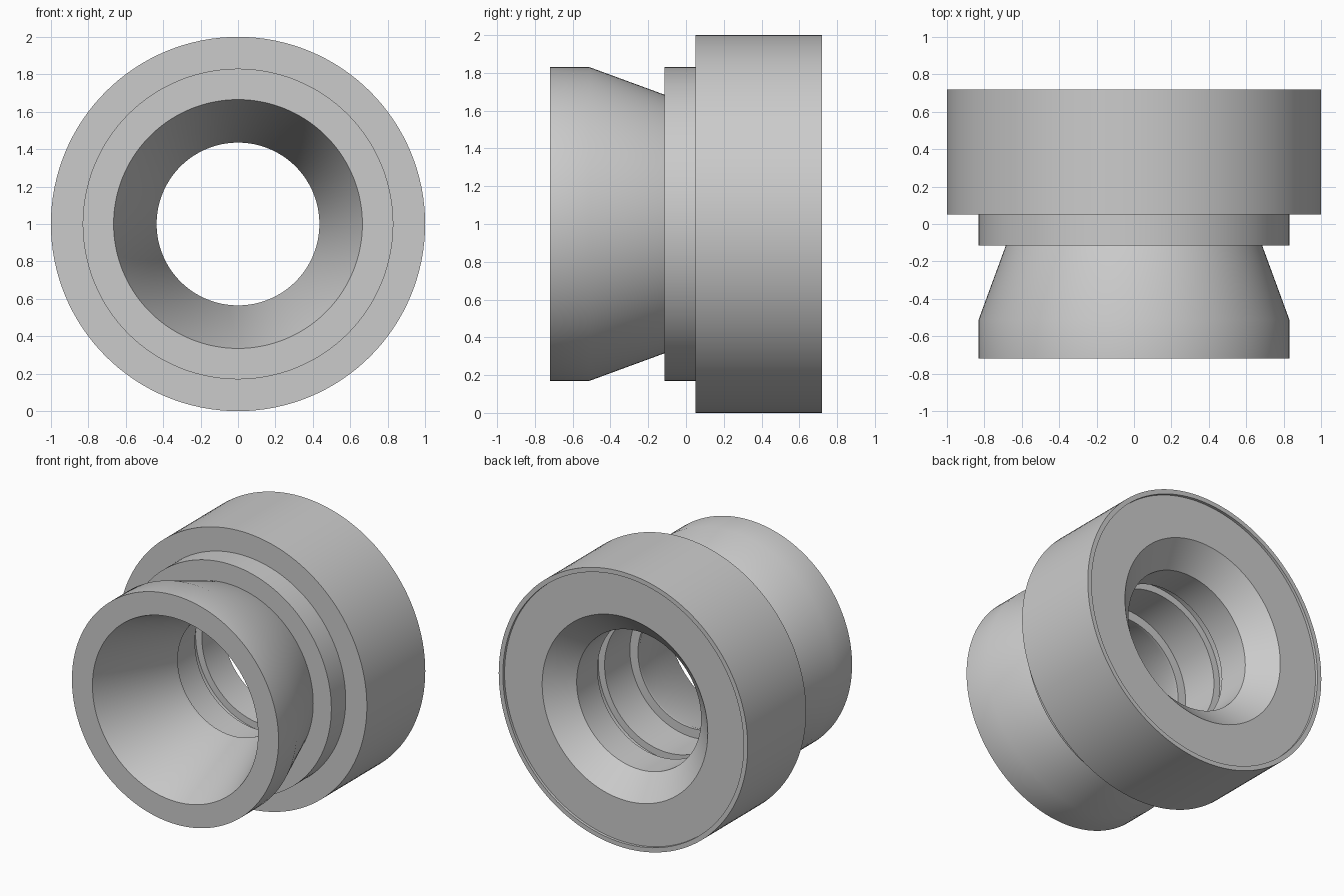
import bpy, bmesh, math
from mathutils import Vector

SEGMENTS = 128
cube = bpy.data.objects.get("Cube")
if cube:
    bpy.data.objects.remove(cube, do_unlink=True)

grey = bpy.data.materials.new("plain_grey")
grey.use_nodes = True
colour = (0.6, 0.6, 0.6, 1)
grey.diffuse_color = colour
grey.node_tree.nodes["Principled BSDF"].inputs["Base Color"].default_value = colour


def lathe(name, profile):
    """Revolve a closed (radius, y) profile about the horizontal y axis."""
    bm = bmesh.new()
    verts = [bm.verts.new((r, y, 0)) for r, y in profile]
    edges = [bm.edges.new((a, b)) for a, b in zip(verts, verts[1:] + verts[:1])]
    bmesh.ops.spin(bm, geom=verts + edges, cent=(0, 0, 0), axis=(0, 1, 0),
                   angle=math.tau, steps=SEGMENTS, use_duplicate=False)
    bmesh.ops.remove_doubles(bm, verts=bm.verts, dist=0.0005)
    bmesh.ops.recalc_face_normals(bm, faces=bm.faces)
    bmesh.ops.translate(bm, verts=bm.verts, vec=Vector((0, 0, 1)))
    mesh = bpy.data.meshes.new(name)
    bm.to_mesh(mesh)
    bm.free()
    mesh.materials.append(grey)
    obj = bpy.data.objects.new(name, mesh)
    bpy.context.collection.objects.link(obj)
    bpy.context.view_layer.objects.active = obj
    obj.select_set(True)
    bpy.ops.object.shade_smooth_by_angle(angle=math.radians(30))
    obj.select_set(False)
    return obj


# Outside: front nozzle, taper, collar, main drum
outside = [(0.665, -0.72), (0.83, -0.72), (0.83, -0.51), (0.685, -0.115),
           (0.83, -0.115), (0.83, 0.05), (1, 0.05), (1, 0.72)]
# Back: thin rim around a shallow recess, then the chamfered mouth
back = [(0.967, 0.72), (0.967, 0.70), (0.665, 0.70), (0.5, 0.54)]
# Bore: seal groove, stop lip, then the long front cone closes the profile
bore = [(0.5, 0.30), (0.55, 0.30), (0.55, 0.22), (0.5, 0.22),
        (0.5, -0.07), (0.435, -0.07), (0.435, -0.09)]

lathe("fitting_body", outside + back + bore)
